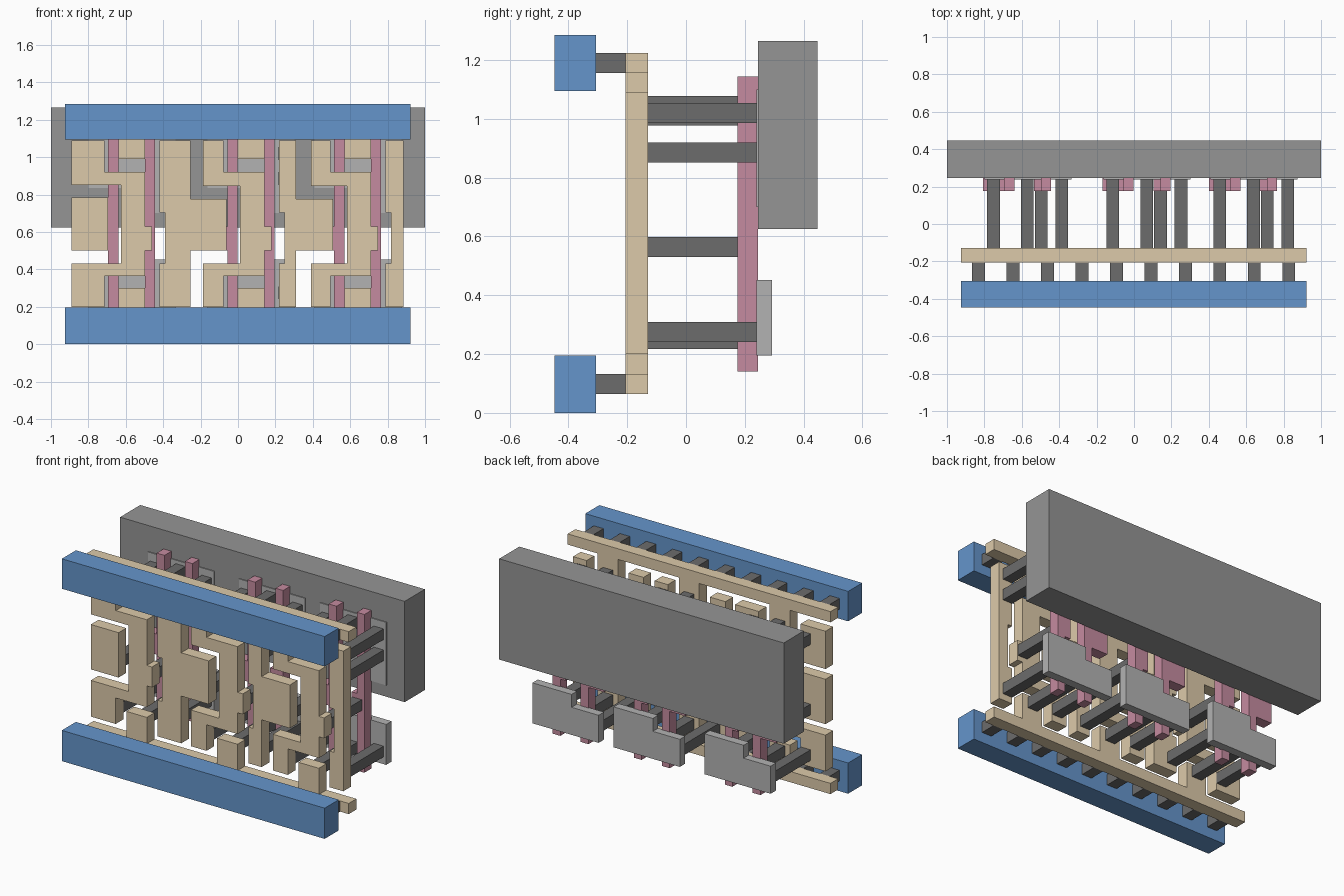
import bpy, bmesh

if "Cube" in bpy.data.objects:
    bpy.data.objects.remove(bpy.data.objects["Cube"])

def material(name, rgb):
    m = bpy.data.materials.new(name)
    m.diffuse_color = (*rgb, 1)
    m.use_nodes = True
    m.node_tree.nodes["Principled BSDF"].inputs["Base Color"].default_value = m.diffuse_color
    return m

TAN = material("tan_metal", (0.72, 0.59, 0.40))
BLUE = material("blue_metal", (0.13, 0.30, 0.60))
PINK = material("pink_gate", (0.56, 0.26, 0.35))
DARK = material("dark_contact", (0.15, 0.15, 0.15))
LIGHT = material("light_grey", (0.45, 0.45, 0.45))
GREY = material("well_grey", (0.30, 0.30, 0.30))

def slab(name, outlines, y0, y1, mat):
    """Extrude one or more x-z outlines from y0 to y1 as one object."""
    bm = bmesh.new()
    for pts in outlines:
        f = bm.faces.new([bm.verts.new((x, y0, z)) for x, z in pts])
        ext = bmesh.ops.extrude_face_region(bm, geom=[f])["geom"]
        bmesh.ops.translate(bm, vec=(0, y1 - y0, 0),
                            verts=[v for v in ext if isinstance(v, bmesh.types.BMVert)])
    bmesh.ops.recalc_face_normals(bm, faces=bm.faces)
    me = bpy.data.meshes.new(name)
    bm.to_mesh(me)
    bm.free()
    me.materials.append(mat)
    ob = bpy.data.objects.new(name, me)
    bpy.context.collection.objects.link(ob)
    return ob

def rect(x0, x1, z0, z1):
    return [(x0, z0), (x1, z0), (x1, z1), (x0, z1)]

def square(x, z, h=0.034):
    return rect(x - h, x + h, z - h, z + h)

def shift(pts, dx):
    return [(x + dx, z) for x, z in pts]

METAL = (-0.206, -0.129)
OFFSETS = [0, 0.638, 1.209]      # x shift of each repeated cell
LEFT = [-0.89, -0.825, -0.82]    # left edge of each linking trace
RIGHT = [-0.255, -0.328, -0.325] # right edge of each output column

# Back well plate
slab("well_plate", [rect(-1, 1, 0.625, 1.265)], 0.245, 0.447, GREY)

# Power bars, their vias, and tan rails with stubs
for name, b0, b1, r0, r1, s0, s1 in (("lower", 0, 0.195, 0.065, 0.133, 0.13, 0.30),
                                     ("upper", 1.095, 1.285, 1.156, 1.224, 0.99, 1.16)):
    slab(name + "_power_bar", [rect(-0.925, 0.922, b0, b1)], -0.447, -0.306, BLUE)
    slab(name + "_vias", [square(-0.831 + 0.1843 * i, (r0 + r1) / 2) for i in range(10)],
         -0.307, -0.205, DARK)
    slab(name + "_rail", [rect(-0.925, 0.922, r0, r1)], *METAL, TAN)
    # stub merges into its rail
    e0, e1 = (r1, s1) if name == "lower" else (s0, r0)
    slab(name + "_rail_stubs", [rect(-0.64 + d, -0.497 + d, e0, e1) for d in OFFSETS],
         *METAL, TAN)

# Input pad of the first cell
slab("input_pad", [rect(-0.89, -0.695, 0.5, 0.785)], *METAL, TAN)

for i, d in enumerate(OFFSETS):
    n = f"_{i + 1}"
    # Stepped diffusion plates
    slab("lower_diffusion" + n, [shift([
        (-0.80, 0.195), (-0.335, 0.195), (-0.335, 0.452), (-0.61, 0.452),
        (-0.61, 0.37), (-0.80, 0.37)], d)], 0.239, 0.293, LIGHT)
    slab("upper_diffusion" + n, [shift([
        (-0.80, 1.10), (-0.335, 1.10), (-0.335, 0.70), (-0.61, 0.70),
        (-0.61, 0.835), (-0.80, 0.835)], d)], 0.239, 0.293, LIGHT)

    # Gate strips with side pads
    for k, (pad, x0, x1) in enumerate(((-0.807, -0.695, -0.64), (-0.535, -0.497, -0.444))):
        slab(f"gate{n}_{k + 1}", [shift([
            (x0, 0.14), (x1, 0.14), (x1, 1.145), (x0, 1.145), (x0, 0.63),
            (pad, 0.63), (pad, 0.5), (x0, 0.5)], d)], 0.176, 0.245, PINK)

    # Contacts to diffusion and to gates
    spots = [(-0.751, 0.275), (-0.751, 1.012), (-0.57, 0.252), (-0.57, 1.044),
             (-0.387, 0.275), (-0.387, 1.02), (-0.387, 0.886)]
    slab("diffusion_contacts" + n, [square(x + d, z) for x, z in spots], -0.13, 0.24, DARK)
    slab("gate_contacts" + n, [square(x + d, 0.565) for x in (-0.751, -0.496)],
         -0.13, 0.178, DARK)

    # Linking trace between the two stages of the cell
    xl = LEFT[i]
    slab("link_trace" + n, [shift([
        (xl, 1.09), (-0.715 if i == 0 else xl + 0.11, 1.09),
        (-0.715 if i == 0 else xl + 0.11, 0.92), (-0.497, 0.92), (-0.497, 0.63),
        (-0.46, 0.63), (-0.46, 0.5), (-0.497, 0.5), (-0.497, 0.365), (-0.715, 0.365),
        (-0.715, 0.2), (xl, 0.2), (xl, 0.43), (-0.626, 0.43), (-0.626, 0.85),
        (xl, 0.85)], d)] if i == 0 else [shift([
        (xl, 1.09), (-0.715, 1.09), (-0.715, 0.92), (-0.497, 0.92), (-0.497, 0.63),
        (-0.46, 0.63), (-0.46, 0.5), (-0.497, 0.5), (-0.497, 0.365), (-0.715, 0.365),
        (-0.715, 0.2), (xl, 0.2), (xl, 0.43), (-0.626, 0.43), (-0.626, 0.845),
        (xl, 0.845)], d)], *METAL, TAN)

    # Output column, reaching over to the next cell's gate pad
    xr = RIGHT[i]
    arm = []
    if i < 2:
        e = OFFSETS[i + 1] - 0.70 - d
        arm = [(xr, 0.775), (e, 0.775), (e, 0.5), (xr, 0.5)]
    slab("output_column" + n, [shift(
        [(-0.42, 1.09), (xr, 1.09)] + arm +
        [(xr, 0.2), (-0.42, 0.2), (-0.42, 0.43), (-0.39, 0.43),
         (-0.39, 0.705), (-0.42, 0.705)], d)], *METAL, TAN)
